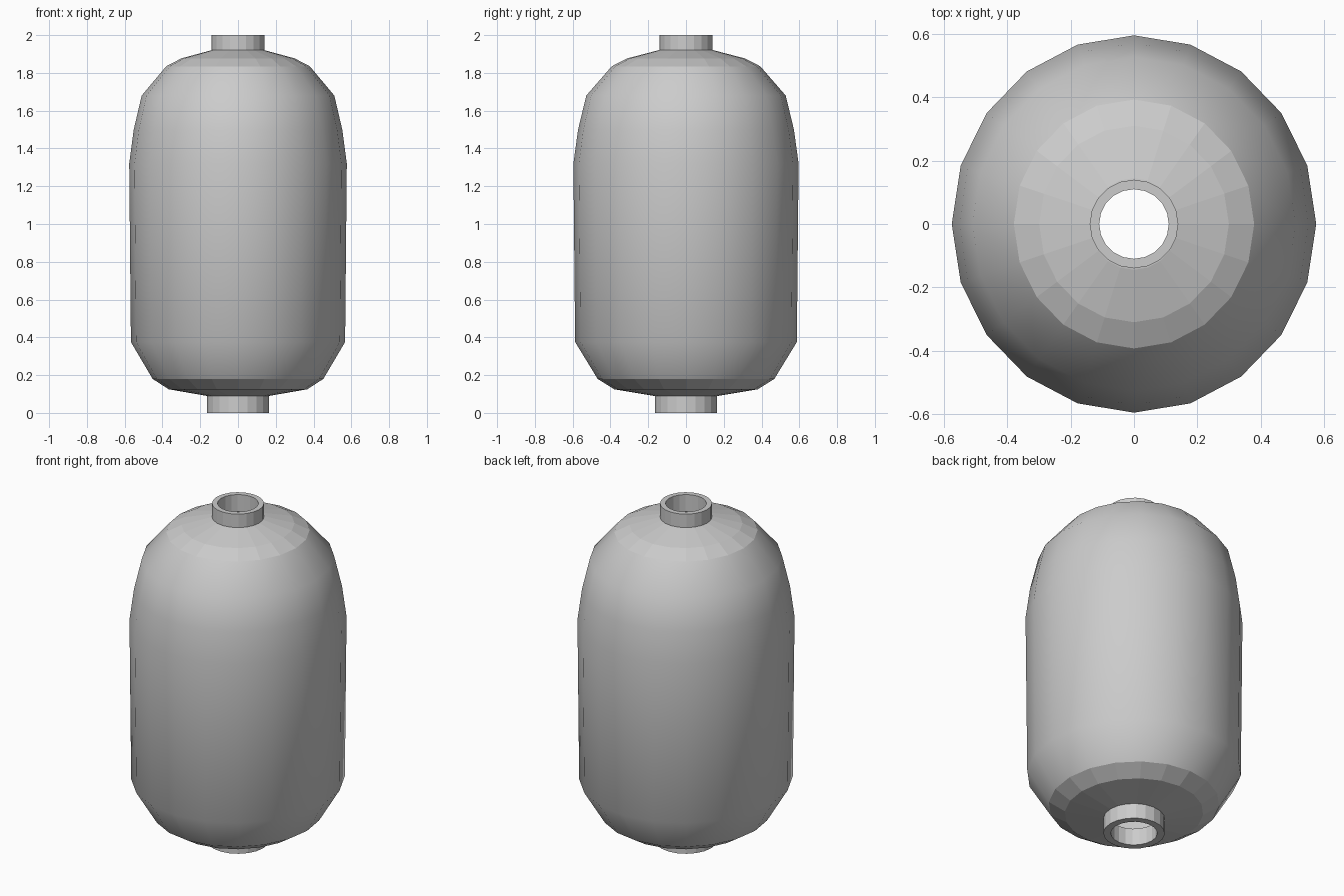
import bpy, bmesh, math

if "Cube" in bpy.data.objects:
    bpy.data.objects.remove(bpy.data.objects["Cube"])

SIDES = 20


def lathe(name, profile, y_scale=1.0, closed=False, flat_bands=()):
    """Spin an (r, z) profile about z; flat_bands lists profile segments shaded flat."""
    bm = bmesh.new()
    rings = []
    for r, z in profile:
        rings.append([bm.verts.new((r * math.cos(2 * math.pi * i / SIDES),
                                    r * y_scale * math.sin(2 * math.pi * i / SIDES), z))
                      for i in range(SIDES)])
    n = len(rings)
    for k in range(n if closed else n - 1):
        a, b = rings[k], rings[(k + 1) % n]
        for i in range(SIDES):
            j = (i + 1) % SIDES
            f = bm.faces.new((a[i], a[j], b[j], b[i]))
            f.smooth = k not in flat_bands
    if closed:
        bmesh.ops.recalc_face_normals(bm, faces=bm.faces)
    # hard edges wherever a flat face meets a smooth one
    for e in bm.edges:
        if len(e.link_faces) == 2 and e.link_faces[0].smooth != e.link_faces[1].smooth:
            e.smooth = False
    me = bpy.data.meshes.new(name)
    bm.to_mesh(me)
    bm.free()
    ob = bpy.data.objects.new(name, me)
    bpy.context.collection.objects.link(ob)
    return ob


def collar(name, r_out, r_in, z0, z1):
    """Short faceted tube."""
    return lathe(name, [(r_out, z0), (r_out, z1), (r_in, z1), (r_in, z0)],
                 closed=True, flat_bands=range(4))


# Tank shell: slightly oval, faceted end caps
lathe("tank_body",
      [(0.13, 0.087), (0.165, 0.09), (0.367, 0.125), (0.452, 0.18), (0.567, 0.375),
       (0.576, 1.32), (0.552, 1.50), (0.51, 1.68), (0.38, 1.835),
       (0.30, 1.877), (0.14, 1.92), (0.112, 1.923)],
      y_scale=1.035, flat_bands=(0, 1, 2, 8, 9, 10))

# Open collars at both ends
collar("top_collar", 0.14, 0.11, 1.90, 2.0)
collar("bottom_collar", 0.165, 0.125, 0.0, 0.1)
